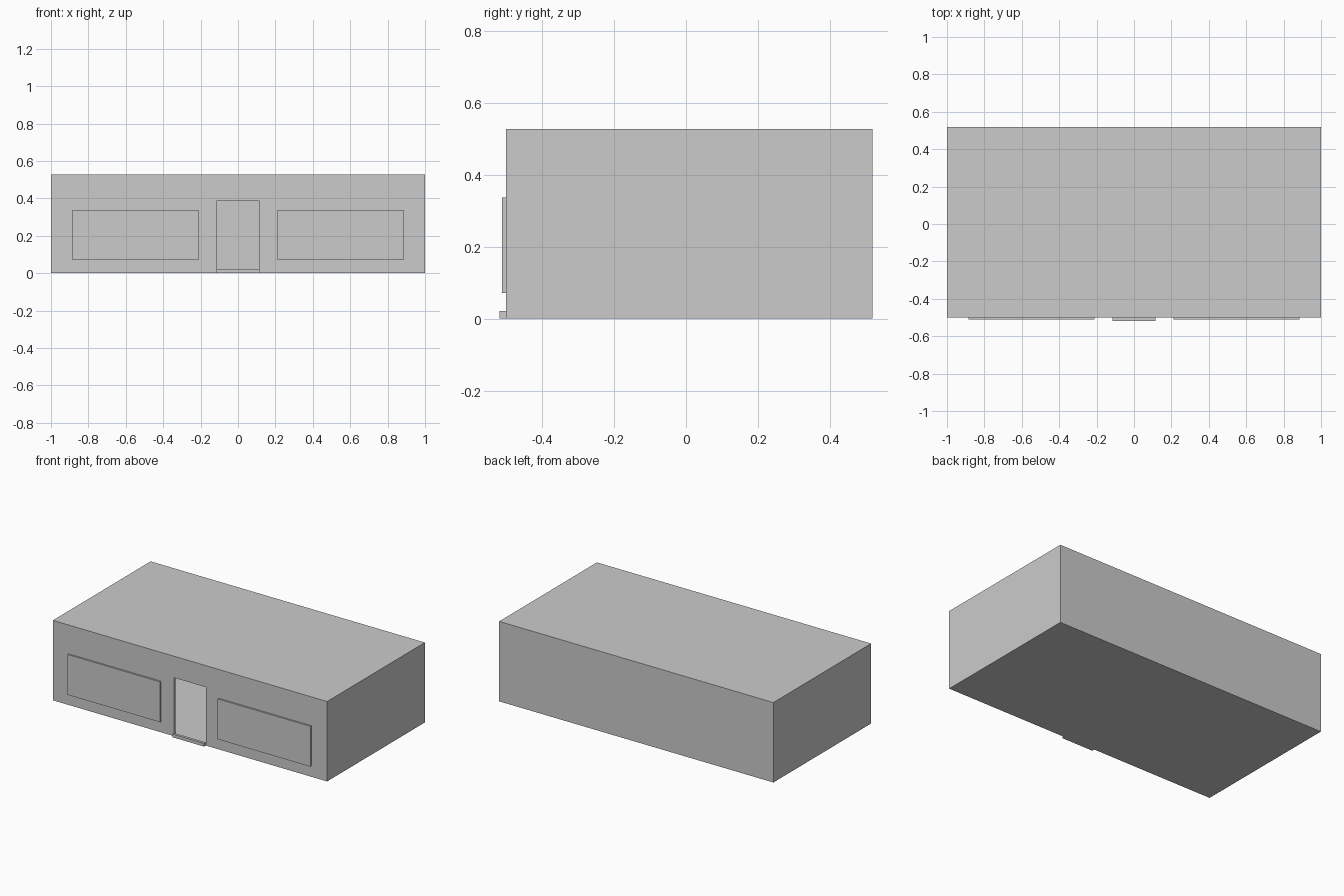
import bpy

if "Cube" in bpy.data.objects:
    bpy.data.objects.remove(bpy.data.objects["Cube"])

FRONT, BACK = -0.5, 0.518   # outer wall planes
H, T, FLOOR = 0.527, 0.012, 0.005
DOOR_W, DOOR_H = 0.115, 0.385


def box(name, x0, x1, y0, y1, z0, z1):
    bpy.ops.mesh.primitive_cube_add(
        size=1, location=((x0 + x1) / 2, (y0 + y1) / 2, (z0 + z1) / 2))
    ob = bpy.context.object
    ob.name = name
    ob.scale = (x1 - x0, y1 - y0, z1 - z0)
    bpy.ops.object.transform_apply(location=True, rotation=False, scale=True)
    return ob


def cut(target, cutter):
    mod = target.modifiers.new("cut", 'BOOLEAN')
    mod.operation = 'DIFFERENCE'
    mod.solver = 'EXACT'
    mod.object = cutter
    bpy.context.view_layer.objects.active = target
    bpy.ops.object.modifier_apply(modifier=mod.name)
    bpy.data.objects.remove(cutter, do_unlink=True)


# hollow building shell with an open doorway
shell = box("building_shell", -1, 1, FRONT, BACK, 0, H)
cut(shell, box("room_cutter", -1 + T, 1 - T, FRONT + T, BACK - T, FLOOR, H - T))
cut(shell, box("doorway_cutter", -DOOR_W, DOOR_W, FRONT - 0.1, FRONT + 0.1, FLOOR, DOOR_H))

# doorstep
box("doorstep", -DOOR_W, DOOR_W, -0.518, FRONT, 0, 0.021)

# shop window panels on both sides of the door
for side, x0, x1 in (("left", -0.885, -0.21), ("right", 0.21, 0.885)):
    box("window_" + side, x0, x1, -0.511, FRONT, 0.071, 0.337)
